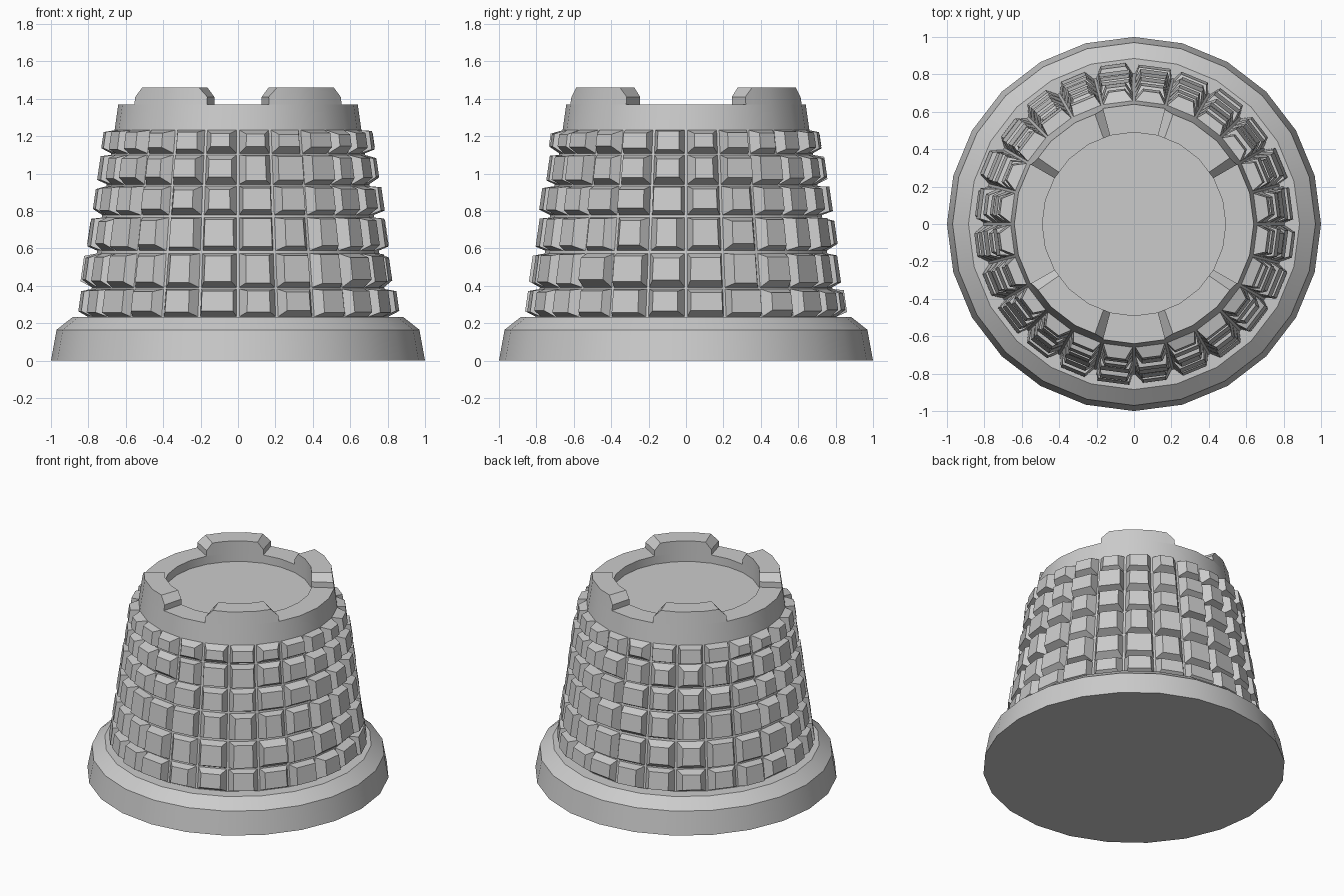
import bpy, bmesh, random
from math import sin, cos, radians, pi
from mathutils import Vector

if "Cube" in bpy.data.objects:
    bpy.data.objects.remove(bpy.data.objects["Cube"])

random.seed(4)
N = 24
HALF = pi / N


def finish(bm, name):
    bmesh.ops.recalc_face_normals(bm, faces=bm.faces)
    mesh = bpy.data.meshes.new(name)
    bm.to_mesh(mesh)
    bm.free()
    obj = bpy.data.objects.new(name, mesh)
    bpy.context.collection.objects.link(obj)
    return obj


def smooth(obj):
    bpy.ops.object.select_all(action='DESELECT')
    obj.select_set(True)
    bpy.context.view_layer.objects.active = obj
    bpy.ops.object.shade_smooth_by_angle(angle=radians(30))


def lathe(name, profile, cap_first=False, cap_last=False):
    bm = bmesh.new()
    rings = [[bm.verts.new((r * cos(2 * HALF * i), r * sin(2 * HALF * i), z))
              for i in range(N)] for r, z in profile]
    for a, b in zip(rings, rings[1:]):
        for i in range(N):
            j = (i + 1) % N
            bm.faces.new((a[i], a[j], b[j], b[i]))
    if cap_first:
        bm.faces.new(rings[0][::-1])
    if cap_last:
        bm.faces.new(rings[-1])
    obj = finish(bm, name)
    # flip if the open shell was oriented inward (outer wall must face out)
    face = obj.data.polygons[0]
    if face.normal.x * face.center.x + face.normal.y * face.center.y < 0:
        obj.data.flip_normals()
    smooth(obj)
    return obj


def wall_radius(z):
    return 0.805 + (0.64 - 0.805) * (z - 0.232) / (1.37 - 0.232)


# Plinth and tapered tower with a recessed roof
lathe("plinth", [(1, 0), (0.97, 0.165), (0.885, 0.232), (0.80, 0.232)], cap_first=True)
lathe("tower", [(0.805, 0.232), (0.64, 1.37), (0.49, 1.37), (0.49, 1.31)], cap_last=True)


# Rows of chamfered stone blocks, one per tower side
rows = [(0.235, 0.383), (0.392, 0.573), (0.588, 0.765),
        (0.778, 0.933), (0.943, 1.10), (1.108, 1.232)]
tilt = Vector((0.99, 0, 0.143)).normalized()
bm = bmesh.new()
for z0, z1 in rows:
    for k in range(N):
        angle = (2 * k + 1) * HALF
        depth = random.uniform(0.05, 0.068)
        side = random.choice((0.012, 0.022, 0.03, 0.036))
        edge = random.uniform(0.012, 0.032)
        inner, outer = [], []
        for z, sz in ((z0, 1), (z1, -1)):
            for sy in ((-1, 1) if sz == 1 else (1, -1)):
                half = wall_radius(z) * sin(HALF) - 0.007
                inner.append(Vector((wall_radius(z) * cos(HALF), sy * half, z)))
                zt = z + sz * edge
                p = Vector((wall_radius(zt) * cos(HALF), sy * (half - side), zt))
                outer.append(p + tilt * depth)
        turn = lambda p: (p.x * cos(angle) - p.y * sin(angle),
                          p.x * sin(angle) + p.y * cos(angle), p.z)
        a = [bm.verts.new(turn(p)) for p in inner]
        b = [bm.verts.new(turn(p)) for p in outer]
        bm.faces.new(b)
        bm.faces.new(a[::-1])
        for i in range(4):
            j = (i + 1) % 4
            bm.faces.new((a[i], a[j], b[j], b[i]))
finish(bm, "stone_blocks")


# Four battlements with chamfered upper ends
def on_polygon(r, deg, z):
    off = radians(deg % 15 - 7.5)
    k = r * cos(HALF) / cos(off)
    return (k * cos(radians(deg)), k * sin(radians(deg)), z)


# each section: angle, top height
bm = bmesh.new()
for start in (30, 105, 210, 285):
    sections = [(start, 1.41), (start + 4.6, 1.46), (start + 15, 1.46),
                (start + 30, 1.46), (start + 40.4, 1.46), (start + 45, 1.41)]
    loops = []
    for deg, top in sections:
        loops.append([bm.verts.new(on_polygon(r, deg, z)) for r, z in
                      ((0.64, 1.37), (wall_radius(top), top), (0.49, top), (0.49, 1.37))])
    for a, b in zip(loops, loops[1:]):
        for i in range(4):
            j = (i + 1) % 4
            bm.faces.new((a[i], a[j], b[j], b[i]))
    bm.faces.new(loops[0])
    bm.faces.new(loops[-1][::-1])
smooth(finish(bm, "battlements"))
